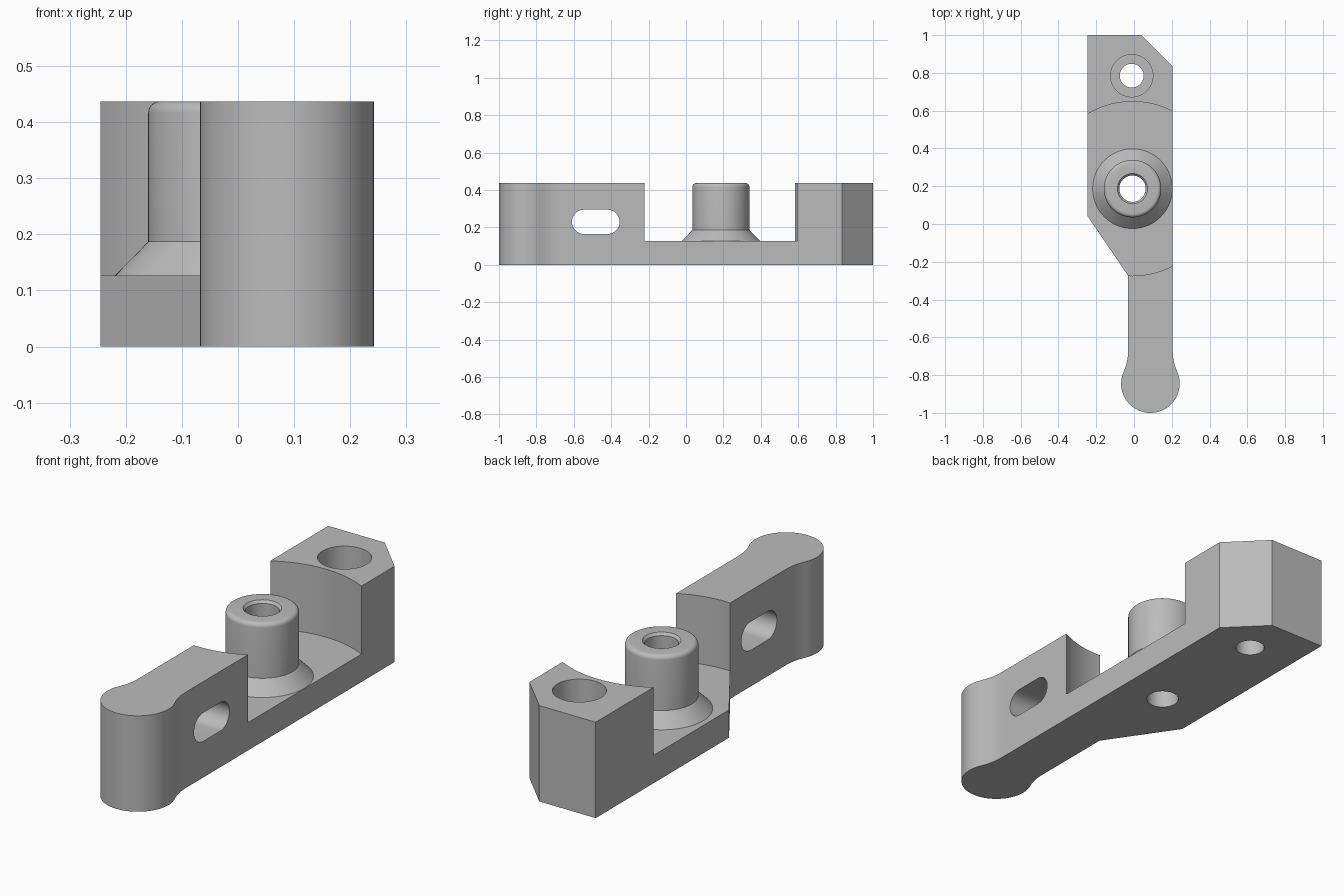
import bpy, bmesh, math
from mathutils import Vector

cube = bpy.data.objects.get("Cube")
if cube:
    bpy.data.objects.remove(cube, do_unlink=True)

HEIGHT, FLOOR = 0.437, 0.127
BOSS = (-0.008, 0.187)
BORE = (-0.012, 0.785)

grey = bpy.data.materials.new("plain grey")
grey.use_nodes = True
grey.diffuse_color = (0.5, 0.5, 0.5, 1)
grey.node_tree.nodes["Principled BSDF"].inputs["Base Color"].default_value = (0.5, 0.5, 0.5, 1)


def finish(name, bm):
    bmesh.ops.recalc_face_normals(bm, faces=bm.faces)
    mesh = bpy.data.meshes.new(name)
    bm.to_mesh(mesh)
    bm.free()
    mesh.materials.append(grey)
    obj = bpy.data.objects.new(name, mesh)
    bpy.context.collection.objects.link(obj)
    return obj


def prism(name, outline, depth, place):
    """Extrude a flat outline; place maps (u, v, w) to x, y, z."""
    bm = bmesh.new()
    face = bm.faces.new([bm.verts.new(place(u, v, 0)) for u, v in outline])
    out = bmesh.ops.extrude_face_region(bm, geom=[face])
    move = Vector(place(0, 0, depth)) - Vector(place(0, 0, 0))
    bmesh.ops.translate(bm, vec=move, verts=[v for v in out["geom"] if isinstance(v, bmesh.types.BMVert)])
    return finish(name, bm)


def lathe(name, centre, profile, steps=96):
    """Spin (radius, z) points around a vertical axis and cap both ends."""
    bm = bmesh.new()
    rings = [[bm.verts.new((centre[0] + x, centre[1] + y, z)) for x, y in arc((0, 0), r, 0, 360, steps)[:-1]]
             for r, z in profile]
    for low, high in zip(rings, rings[1:]):
        for i in range(steps):
            j = (i + 1) % steps
            bm.faces.new((low[i], low[j], high[j], high[i]))
    bm.faces.new(rings[0])
    bm.faces.new(rings[-1])
    return finish(name, bm)


def arc(centre, r, start, end, steps):
    angles = [math.radians(start + (end - start) * i / steps) for i in range(steps + 1)]
    return [(centre[0] + r * math.cos(a), centre[1] + r * math.sin(a)) for a in angles]


def combine(target, tool, operation):
    mod = target.modifiers.new(operation, "BOOLEAN")
    mod.operation, mod.solver, mod.object = operation, "EXACT", tool
    bpy.context.view_layer.objects.active = target
    bpy.ops.object.modifier_apply(modifier=mod.name)
    bpy.data.objects.remove(tool, do_unlink=True)


# Handle end: round lobe blended into a straight neck by tangent arcs
mid, lobe_y, lobe_r, half, blend_y = 0.087, -0.845, 0.155, 0.118, -0.67
rise = blend_y - lobe_y
blend_r = (half ** 2 + rise ** 2 - lobe_r ** 2) / (2 * (lobe_r - half))
tilt = math.degrees(math.atan2(rise, half + blend_r))
right_blend = arc((mid + half + blend_r, blend_y), blend_r, 180, 180 + tilt, 12)
left_blend = [(2 * mid - x, y) for x, y in reversed(right_blend)]
lobe = arc((mid, lobe_y), lobe_r, tilt, -180 - tilt, 64)[1:-1]
outline = [(-0.245, 1), (0.04, 1), (0.205, 0.835)] + right_blend + lobe + left_blend
outline += [(-0.031, -0.274), (-0.245, 0.04)]
body = prism("bracket_body", outline, HEIGHT, lambda u, v, w: (u, v, w))

# Round recess that leaves the low middle floor
combine(body, lathe("recess_cutter", BOSS, [(0.461, FLOOR), (0.461, 1)], 192), "DIFFERENCE")

# Boss with conical foot and rounded rim
rim = arc((0.132, HEIGHT - 0.02), 0.02, 0, 90, 6)
boss = lathe("boss", BOSS, [(0.15, 0.06), (0.211, FLOOR), (0.152, 0.187)] + rim)
combine(body, boss, "UNION")

# Hole through the boss with a small lead-in
combine(body, lathe("boss_hole_cutter", BOSS, [(0.07, -0.1), (0.07, HEIGHT - 0.012),
                                              (0.08, HEIGHT), (0.08, 0.6)]), "DIFFERENCE")

# Counterbored bolt hole in the rear block
combine(body, lathe("bolt_hole_cutter", BORE, [(0.063, -0.1), (0.063, FLOOR),
                                              (0.112, FLOOR), (0.112, 0.6)]), "DIFFERENCE")

# Sideways slot through the neck
slot = arc((-0.42, 0.23), 0.065, -90, 90, 24) + arc((-0.545, 0.23), 0.065, 90, 270, 24)
combine(body, prism("slot_cutter", slot, 1, lambda u, v, w: (w - 0.5, u, v)), "DIFFERENCE")

# Smooth round walls, crisp edges
bpy.ops.object.select_all(action="DESELECT")
body.select_set(True)
bpy.context.view_layer.objects.active = body
bpy.ops.object.shade_smooth_by_angle(angle=math.radians(25))
